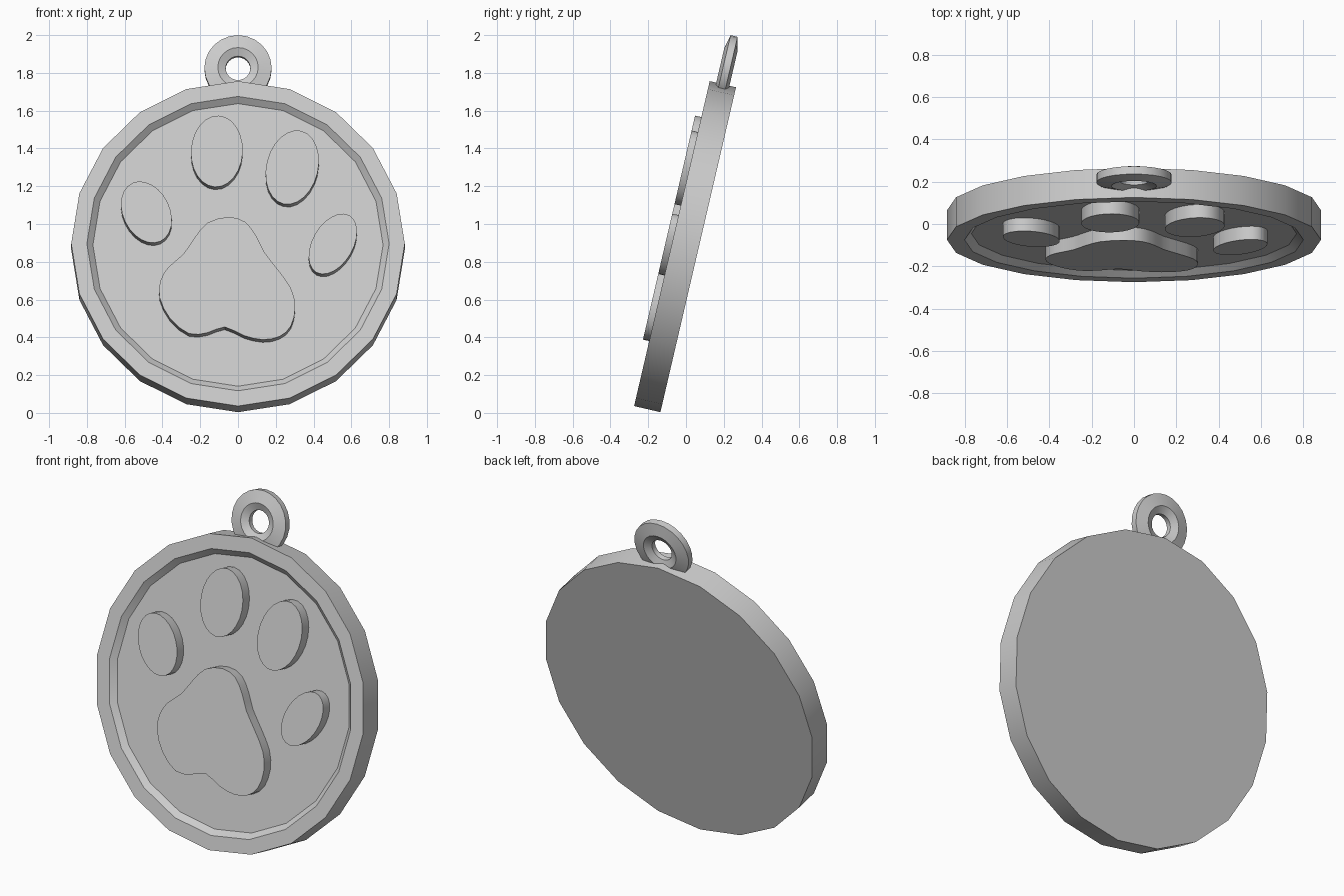
import bpy, bmesh, math
from mathutils import Matrix, Vector

if "Cube" in bpy.data.objects:
    bpy.data.objects.remove(bpy.data.objects["Cube"])

# Local frame of the tag: x right, y up along the disc, z out of the front face
TILT = math.radians(13.1)
FRAME = Matrix.Translation((0, -0.005, 0.88)) @ Matrix.Rotation(math.pi / 2 - TILT, 4, 'X')
HALF = 0.0715            # half thickness of the disc
FLOOR = HALF - 0.03      # recessed floor
PAD_TOP = HALF + 0.034   # face of the raised pads


def finish(bm, name):
    bmesh.ops.recalc_face_normals(bm, faces=bm.faces)
    mesh = bpy.data.meshes.new(name)
    bm.to_mesh(mesh)
    bm.free()
    ob = bpy.data.objects.new(name, mesh)
    bpy.context.collection.objects.link(ob)
    ob.matrix_world = FRAME
    bpy.ops.object.select_all(action='DESELECT')
    ob.select_set(True)
    bpy.context.view_layer.objects.active = ob
    bpy.ops.object.shade_smooth_by_angle(angle=math.radians(25))
    return ob


def lathe(name, profile, sides, centre_v=0.0, closed=False):
    """Revolve (radius, depth) points; cap the ends, or join them into a ring."""
    bm = bmesh.new()
    rings = []
    for r, w in profile:
        rings.append([bm.verts.new((r * math.sin(2 * math.pi * i / sides),
                                    centre_v + r * math.cos(2 * math.pi * i / sides), w))
                      for i in range(sides)])
    pairs = list(zip(rings, rings[1:]))
    if closed:
        pairs.append((rings[-1], rings[0]))
    else:
        bm.faces.new(rings[0])
        bm.faces.new(rings[-1])
    for a, b in pairs:
        for i in range(sides):
            j = (i + 1) % sides
            bm.faces.new((a[i], a[j], b[j], b[i]))
    return finish(bm, name)


def raised_pad(name, outline):
    """Extrude an outline from the floor to the pad height."""
    bm = bmesh.new()
    low = [bm.verts.new((x, y, FLOOR - 0.005)) for x, y in outline]
    face = bm.faces.new(low)
    ext = bmesh.ops.extrude_face_region(bm, geom=[face], use_keep_orig=True)
    top = [g for g in ext['geom'] if isinstance(g, bmesh.types.BMVert)]
    bmesh.ops.translate(bm, verts=top, vec=(0, 0, PAD_TOP - FLOOR + 0.005))
    return finish(bm, name)


def to_v(z):
    return (z - 0.904) / 0.974


# Disc with raised rim and recessed front
lathe("tag_disc", [(0.883, -HALF), (0.883, HALF), (0.80, HALF), (0.768, FLOOR)], 20)

# Hanging ring with a six-sided cross-section
lathe("hanging_ring", [(0.178, -0.019), (0.178, 0.019), (0.107, 0.036),
                       (0.065, 0.015), (0.065, -0.015), (0.107, -0.036)],
      24, centre_v=0.967, closed=True)

# Toe pads: centre x, centre z, half length, half width, lean
toes = [(-0.485, 1.063, 0.175, 0.124, 25),
        (-0.112, 1.385, 0.194, 0.137, -3),
        (0.287, 1.30, 0.204, 0.137, -13),
        (0.502, 0.895, 0.178, 0.108, -29)]
for n, (cx, cz, a, b, lean) in enumerate(toes, 1):
    rot = Matrix.Rotation(math.radians(lean), 2)
    pts = []
    for i in range(24):
        t = 2 * math.pi * i / 24
        p = rot @ Vector((b * math.cos(t), a * math.sin(t)))
        pts.append((cx + p.x, to_v(cz) + p.y))
    raised_pad(f"toe_pad_{n}", pts)

# Main pad: smooth closed outline through a few points
key = [(-.05, 1.037), (.04, 1.01), (.10, .93), (.14, .85), (.21, .76), (.28, .66),
       (.303, .56), (.28, .46), (.22, .405), (.13, .388), (.03, .41), (-.07, .455),
       (-.16, .425), (-.26, .42), (-.36, .50), (-.415, .61), (-.41, .70), (-.37, .77),
       (-.29, .84), (-.235, .92), (-.16, 1.007)]
key = [Vector((x, to_v(z))) for x, z in key]
outline = []
for i in range(len(key)):
    p0, p1, p2, p3 = (key[(i + k) % len(key)] for k in (-1, 0, 1, 2))
    outline += [p1, (9 * (p1 + p2) - p0 - p3) / 16]
raised_pad("main_pad", outline)
